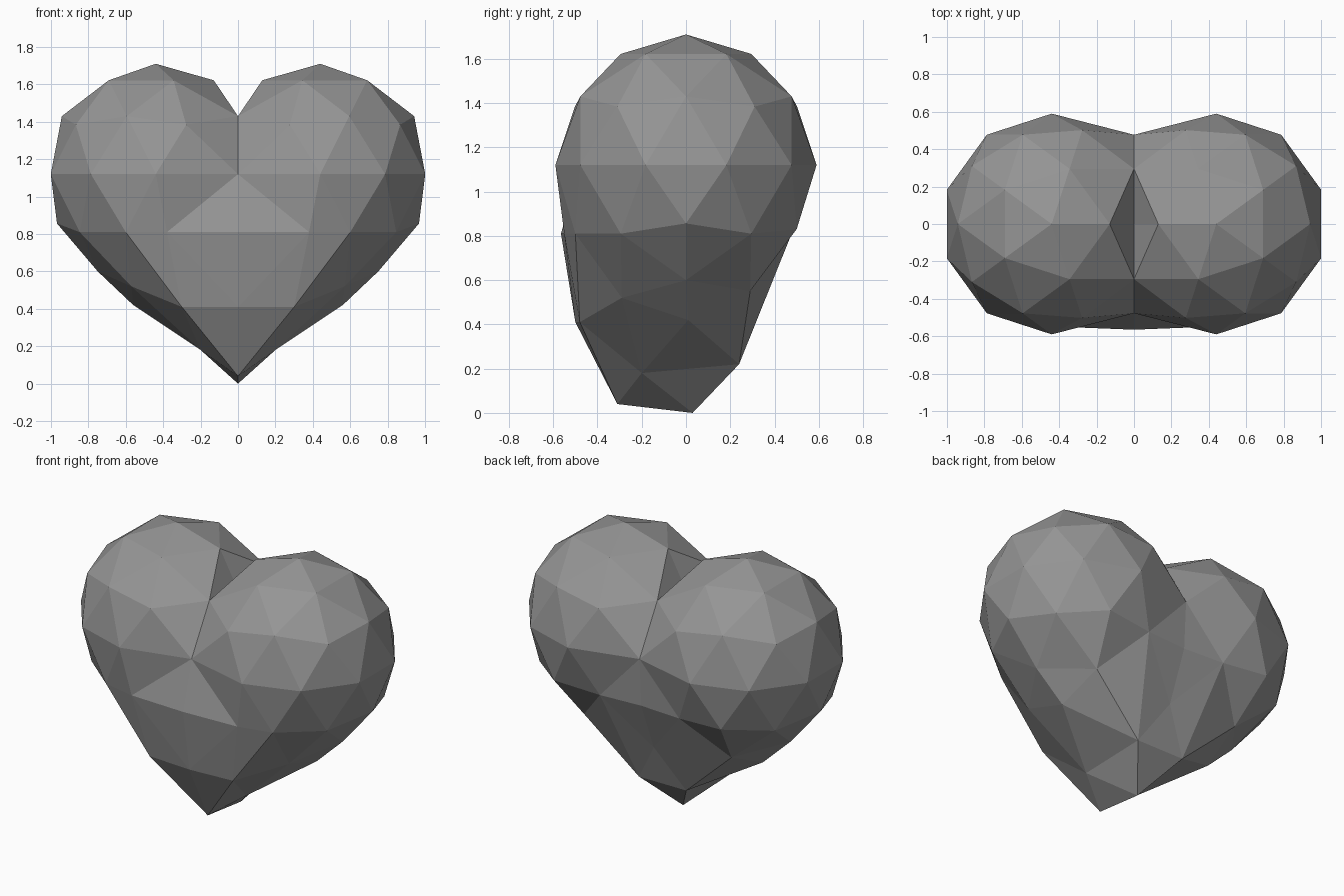
import bpy, bmesh
from math import radians, cos, sin, sqrt
from mathutils import Matrix, Vector

if "Cube" in bpy.data.objects:
    bpy.data.objects.remove(bpy.data.objects["Cube"])

R, CX, CZ = 0.59, 0.44, 1.12
bm = bmesh.new()

# Right lobe: a two-level icosphere
bmesh.ops.create_icosphere(bm, subdivisions=2, radius=R,
    matrix=Matrix.Translation((CX, 0, CZ)) @ Matrix.Rotation(radians(180), 4, 'Z'))


def find(h, angle):
    """Lobe vertex at unit height h and angle around the lobe axis."""
    r, a = sqrt(max(0, 1 - h * h)), radians(angle)
    p = Vector((CX + R * r * cos(a), R * r * sin(a), CZ + R * h))
    return min(bm.verts, key=lambda v: (v.co - p).length)


top_in, valley = find(0.8507, 180), find(0.4472, 180)
cleft_f, cleft_b = find(0.5257, -144), find(0.5257, 144)
mid_f, mid_b = find(0, -126), find(0, 126)
chest_f, chest_b = find(-0.4472, -144), find(-0.4472, 144)
side_f, side_b = find(-0.4472, -72), find(-0.4472, 72)
cheek_f, cheek_b = find(-0.5257, -108), find(-0.5257, 108)
low_0, low_f, low_b = find(-0.8507, 0), find(-0.8507, -72), find(-0.8507, 72)
in_f, in_b = find(-0.8507, -144), find(-0.8507, 144)
bottom = find(-1, 0)

# Cut away the inside, and the lower faces that are rebuilt below
bmesh.ops.delete(bm, geom=[v for v in bm.verts if v.co.x < -0.005 and v != valley], context='VERTS')
old = [{side_f, cheek_f, low_f}, {cheek_f, low_f, in_f}, {chest_f, cheek_f, in_f},
       {chest_b, cheek_b, in_b}]
bmesh.ops.delete(bm, geom=[f for f in bm.faces if set(f.verts) in old], context='FACES_ONLY')

# Snap the seam to the centre and pull the lower part to the point
for v in (valley, cleft_f, cleft_b, mid_f, mid_b):
    v.co.x = 0
for v, co in ((chest_f, (0, -.565, .81)), (cheek_f, (.38, -.55, .81)),
              (side_f, (.60, -.50, .81)), (side_b, (.60, .50, .83)),
              (chest_b, (0, .46, .81)),
              (low_0, (.75, 0, .60)), (low_f, (.57, -.29, .52)), (low_b, (.53, .29, .55)),
              (in_f, (.20, -.20, .18)), (in_b, (.17, .24, .22)),
              (bottom, (.56, .01, .42))):
    v.co = co

# Front panel, tip and back faces
edge_f = bm.verts.new((.30, -.48, .41))
belly = bm.verts.new((0, -.50, .41))
tip_f = bm.verts.new((0, -.31, .04))
tip_b = bm.verts.new((0, .03, 0))
back = bm.verts.new((0, .24, .22))
spine = bm.verts.new((0, .33, .49))
for f in ((chest_f, cheek_f, belly), (cheek_f, edge_f, belly), (cheek_f, side_f, edge_f),
          (belly, edge_f, tip_f), (side_f, low_f, edge_f), (low_f, in_f, edge_f),
          (edge_f, in_f, tip_f), (in_f, tip_b, tip_f), (in_f, in_b, tip_b),
          (in_b, back, tip_b), (in_b, spine, back), (in_b, cheek_b, spine),
          (cheek_b, chest_b, spine)):
    bm.faces.new(f)

# Mirror to the left lobe
bmesh.ops.mirror(bm, geom=bm.verts[:] + bm.edges[:] + bm.faces[:],
                 matrix=Matrix.Identity(4), merge_dist=0.0005, axis='X')
bmesh.ops.remove_doubles(bm, verts=bm.verts[:], dist=0.0005)
bmesh.ops.recalc_face_normals(bm, faces=bm.faces[:])

mesh = bpy.data.meshes.new("heart")
bm.to_mesh(mesh)
bm.free()

# Dark grey colour
mat = bpy.data.materials.new("dark_grey")
mat.diffuse_color = (0.3, 0.3, 0.3, 1)
mat.use_nodes = True
mat.node_tree.nodes["Principled BSDF"].inputs["Base Color"].default_value = mat.diffuse_color
mesh.materials.append(mat)
bpy.context.collection.objects.link(bpy.data.objects.new("heart", mesh))
